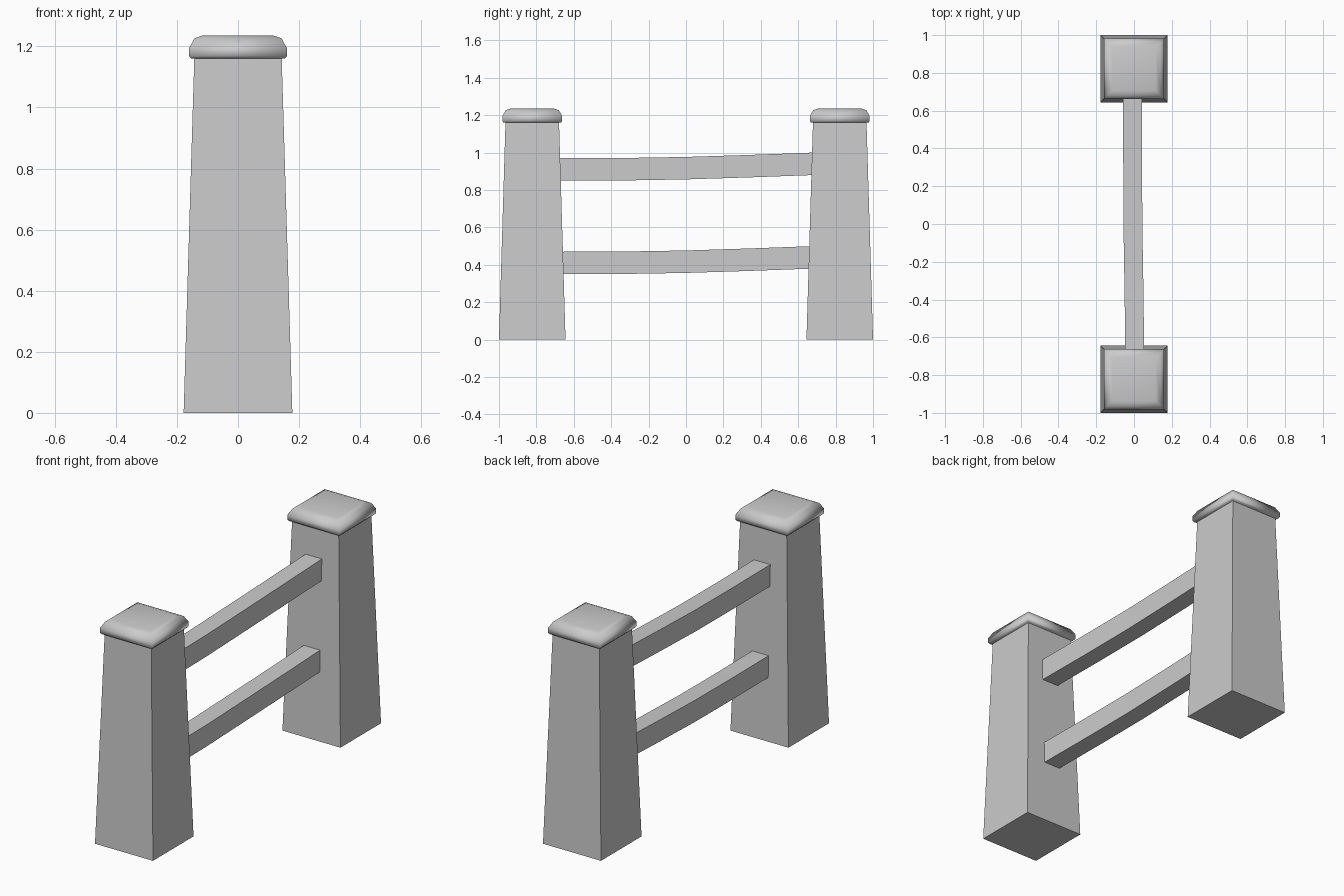
import bpy
import bmesh

cube = bpy.data.objects.get("Cube")
if cube:
    bpy.data.objects.remove(cube, do_unlink=True)

stone = bpy.data.materials.new("light grey stone")
stone.use_nodes = True
GREY = (0.6, 0.6, 0.6, 1)
stone.diffuse_color = GREY
stone.node_tree.nodes["Principled BSDF"].inputs["Base Color"].default_value = GREY


def loft(name, rings, smooth=False):
    """Join four-cornered rings into a closed solid."""
    bm = bmesh.new()
    loops = [[bm.verts.new(co) for co in ring] for ring in rings]
    for a, b in zip(loops, loops[1:]):
        for i in range(4):
            j = (i + 1) % 4
            bm.faces.new((a[i], a[j], b[j], b[i]))
    bm.faces.new(loops[0][::-1])
    bm.faces.new(loops[-1])
    bmesh.ops.recalc_face_normals(bm, faces=bm.faces)
    for face in bm.faces:
        face.smooth = smooth
    mesh = bpy.data.meshes.new(name)
    bm.to_mesh(mesh)
    bm.free()
    mesh.materials.append(stone)
    obj = bpy.data.objects.new(name, mesh)
    bpy.context.collection.objects.link(obj)
    return obj


def square(half, y, z):
    return [(sx * half, y + sy * half, z)
            for sx, sy in ((-1, -1), (1, -1), (1, 1), (-1, 1))]


# Tapered posts with softly rounded caps
CAP_PROFILE = [(0.153, 1.16), (0.16, 1.168), (0.16, 1.195), (0.142, 1.227), (0.115, 1.236)]
for side, y in (("front", -0.822), ("back", 0.822)):
    loft(side + "_post", [square(0.178, y, 0), square(0.143, y, 1.165)])
    loft(side + "_cap", [square(h, y, z) for h, z in CAP_PROFILE], smooth=True)

# Slightly bent rails: y, sideways offset, underside height
RAIL_PATH = [(-0.7, 0.004, 0.35), (-0.35, 0, 0.351), (0, -0.006, 0.357),
             (0.35, -0.007, 0.368), (0.7, -0.007, 0.381)]
for name, lift in (("lower_rail", 0), ("upper_rail", 0.5)):
    loft(name, [[(x + dx, y, z + lift + dz)
                 for dx, dz in ((-0.05, 0), (0.05, 0), (0.05, 0.12), (-0.05, 0.12))]
                for y, x, z in RAIL_PATH])
